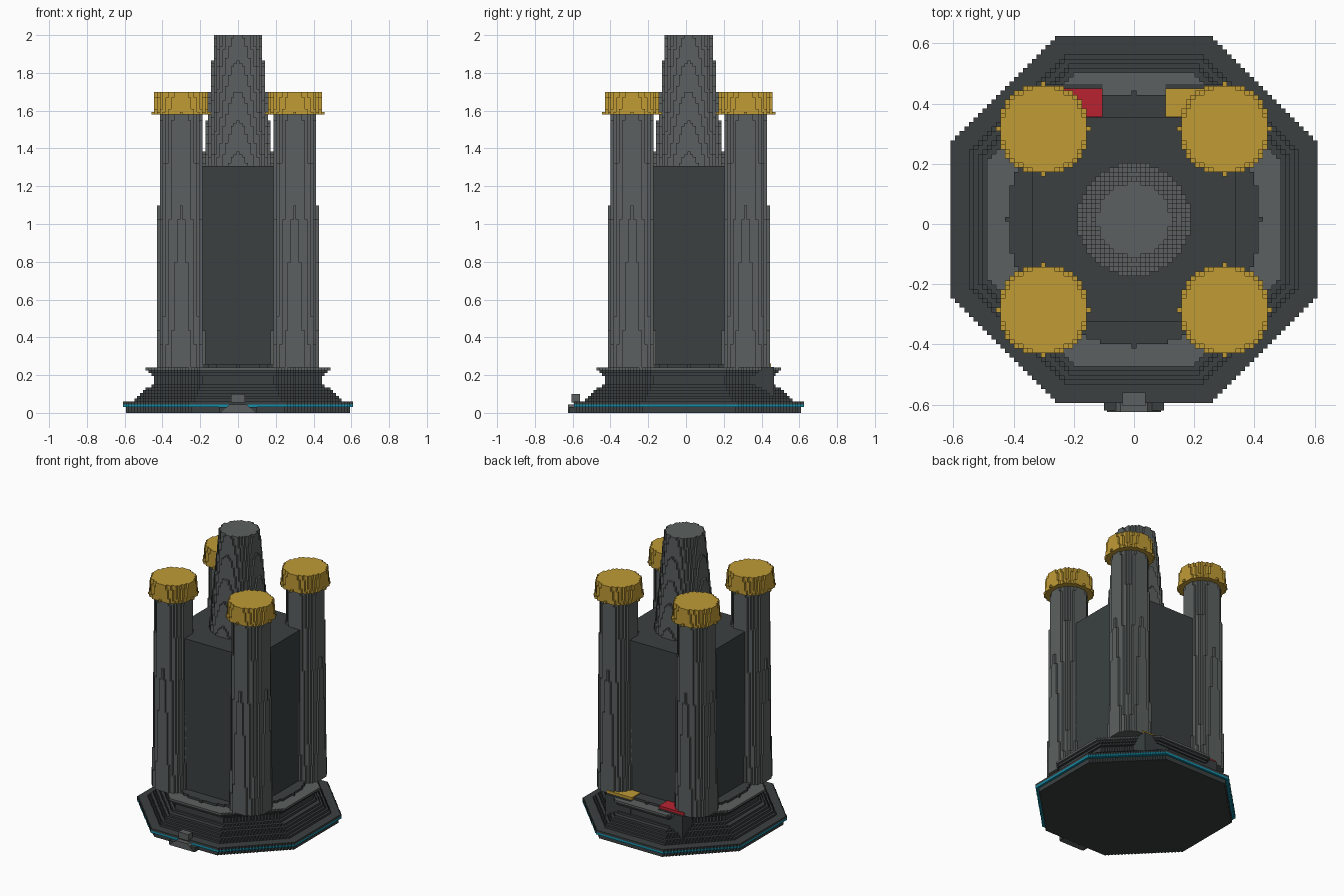
import bpy
import bmesh
from mathutils import Vector

default = bpy.data.objects.get("Cube")
if default:
    bpy.data.objects.remove(default, do_unlink=True)

V = 2 / 133            # edge length of one small block
CENTRE_Y = 1           # the tower sits one block behind the origin


def material(name, r, g, b):
    m = bpy.data.materials.new(name)
    m.use_nodes = True
    m.diffuse_color = (r, g, b, 1)
    bsdf = next(n for n in m.node_tree.nodes if n.type == 'BSDF_PRINCIPLED')
    bsdf.inputs["Base Color"].default_value = (r, g, b, 1)
    bsdf.inputs["Roughness"].default_value = 0.7
    return m


DARK = material("dark_grey", 0.043, 0.051, 0.052)
LIGHT = material("light_grey", 0.105, 0.118, 0.115)
GOLD = material("gold", 0.53, 0.33, 0.036)
RED = material("red", 0.48, 0.017, 0.030)
BLUE = material("cyan_blue", 0.007, 0.26, 0.38)


def finish(name, bm, mats):
    mesh = bpy.data.meshes.new(name)
    bm.to_mesh(mesh)
    bm.free()
    for m in mats:
        mesh.materials.append(m)
    obj = bpy.data.objects.new(name, mesh)
    bpy.context.collection.objects.link(obj)
    return obj


AXES = [Vector(a) for a in ((1, 0, 0), (0, 1, 0), (0, 0, 1))]


def block_part(name, mats, bottom, top, reach, inside, cx=0, cy=0, slot=lambda k: 0):
    """Fill layers bottom..top with small blocks and keep only the outer faces."""
    span = range(-reach, reach + 1)
    cells = {(i, j, k) for k in range(bottom, top) for i in span for j in span
             if inside(i, j, k)}
    bm = bmesh.new()
    corners = {}

    def corner(p):
        key = tuple(round(c * 2) for c in p)
        if key not in corners:
            corners[key] = bm.verts.new(((p.x + cx) * V, (p.y + cy + CENTRE_Y) * V, p.z * V))
        return corners[key]

    for cell in cells:
        mid = Vector(cell) + Vector((0, 0, 0.5))
        for a in range(3):
            for s in (1, -1):
                near = list(cell)
                near[a] += s
                if tuple(near) in cells:
                    continue
                u = AXES[(a + 1) % 3] / 2
                w = AXES[(a + 2) % 3] / 2 * s
                c = mid + AXES[a] * s / 2
                face = bm.faces.new([corner(p) for p in (c - u - w, c + u - w, c + u + w, c - u + w)])
                face.material_index = slot(cell[2])
    return finish(name, bm, mats)


def box(name, mat, x0, x1, y0, y1, z0, z1, taper=1):
    bm = bmesh.new()
    bmesh.ops.create_cube(bm, size=1)
    for v in bm.verts:
        narrow = taper if v.co.z > 0 else 1
        v.co = ((x0 + x1) / 2 + v.co.x * (x1 - x0) * narrow,
                (y0 + y1) / 2 + v.co.y * (y1 - y0),
                (z0 + z1) / 2 + v.co.z * (z1 - z0))
    return finish(name, bm, [mat])


def round_taper(r0, r1, z0, z1):
    """Disc test whose radius runs from r0 to r1 between two layers."""
    def inside(i, j, k):
        r = r0 + (r1 - r0) * (k - z0) / (z1 - 1 - z0)
        return i * i + j * j <= r * r + 0.01
    return inside


# Stepped octagonal base: foot, trim band, sloping skirt, neck and flange
PROFILE = [39.5, 39.5, 40.5, 40.5, 36.5, 35.5, 34.5, 33.5, 32,
           30.5, 29.5, 29.5, 29.5, 30.5, 31.5, 32.5]
TRIM_LAYER = 2
FLANGE_LAYER = len(PROFILE) - 1
FLOOR = len(PROFILE)


def octagon(i, j, k):
    r = PROFILE[k]
    return max(abs(i), abs(j)) <= r and abs(i) + abs(j) <= 1.414 * r


block_part("octagon_base", [DARK, BLUE, LIGHT], 0, FLOOR, 41, octagon,
           slot=lambda k: {TRIM_LAYER: 1, FLANGE_LAYER: 2}.get(k, 0))

# Round plinth and square core
BOX_TOP, COLUMN_TOP, CAP_TOP, SPIRE_TOP = 87, 105, 113, 133
block_part("round_plinth", [DARK], FLOOR, FLOOR + 1, 28,
           lambda i, j, k: i * i + j * j <= 28 ** 2)
HALF = 22.5 * V
box("square_core", DARK, -HALF, HALF, V - HALF, V + HALF, FLOOR * V, BOX_TOP * V)

# Tapered central spire
block_part("central_spire", [LIGHT], BOX_TOP, SPIRE_TOP, 13,
           round_taper(12.4, 8.2, BOX_TOP, SPIRE_TOP))

# Four corner columns with flared caps
for sx, side in ((-1, "right"), (1, "left")):
    for sy, end in ((-1, "front"), (1, "back")):
        place = dict(cx=20 * sx, cy=20 * sy)
        block_part(f"{end}_{side}_column", [LIGHT], FLOOR, COLUMN_TOP, 9,
                   round_taper(8.7, 7.6, FLOOR, COLUMN_TOP), **place)
        block_part(f"{end}_{side}_cap", [GOLD], COLUMN_TOP, CAP_TOP, 10,
                   round_taper(10, 9.3, COLUMN_TOP, CAP_TOP), **place)

# Rear brackets, each with a coloured plate on top
for s, side, colour in ((-1, "right", RED), (1, "left", GOLD)):
    x0, x1 = sorted((0.105 * s, 0.30 * s))
    box(f"rear_{side}_bracket", DARK, x0, x1, 0.35, 0.465, 0.08, 0.243)
    box(f"rear_{side}_plate", colour, x0, x1, 0.355, 0.45, 0.243, 0.262)

# Front step, ramp and latch
box("front_step", DARK, -0.10, 0.10, -0.62, -0.58, 0, 0.03)
box("front_ramp", LIGHT, -0.09, 0.09, -0.624, -0.58, 0, 0.045, taper=0.5)
box("front_latch", LIGHT, -0.038, 0.038, -0.605, -0.56, 0.055, 0.10)
